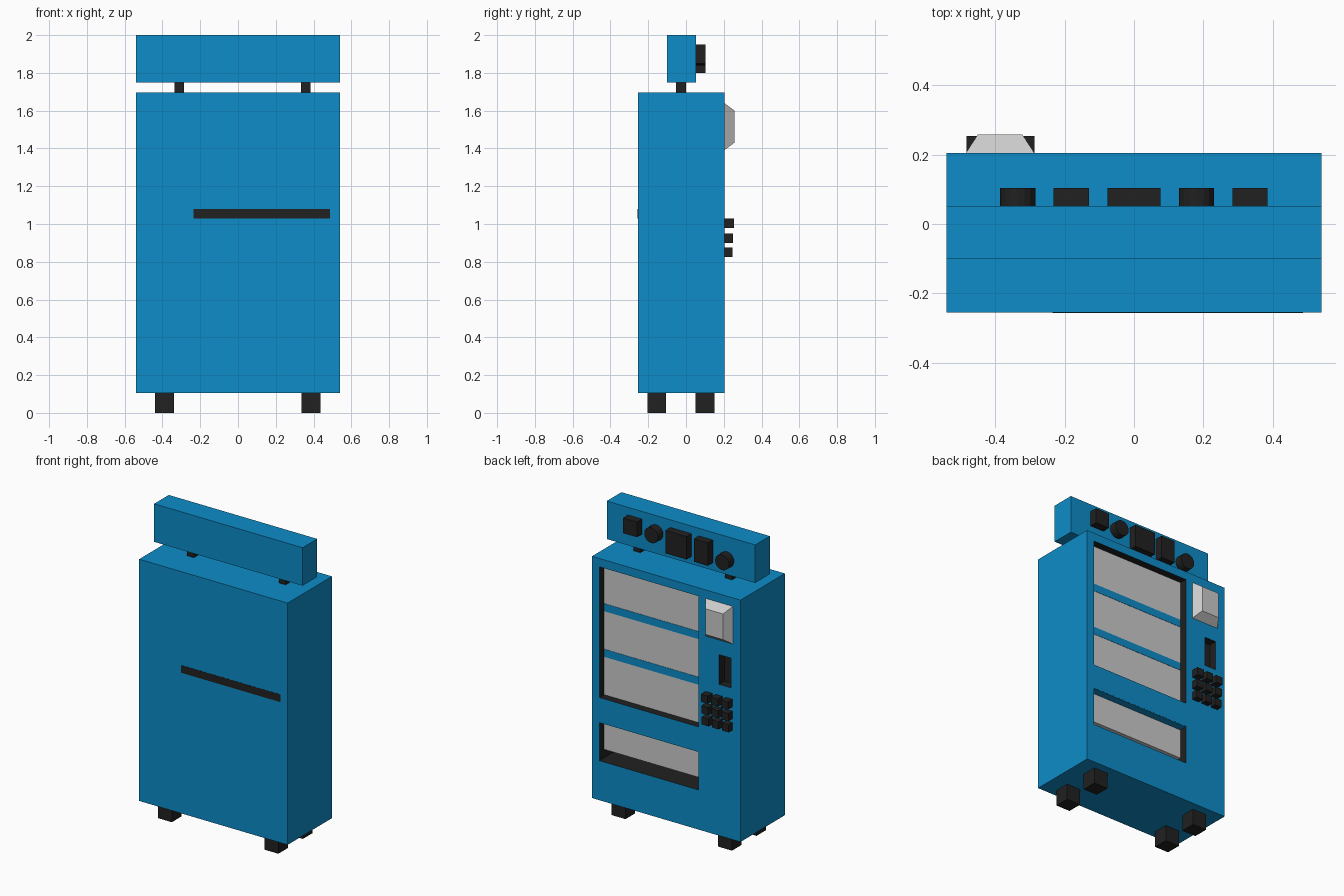
import bpy, bmesh, math

if "Cube" in bpy.data.objects:
    bpy.data.objects.remove(bpy.data.objects["Cube"])


def material(name, rgb):
    m = bpy.data.materials.new(name)
    m.diffuse_color = (*rgb, 1)
    m.use_nodes = True
    m.node_tree.nodes["Principled BSDF"].inputs["Base Color"].default_value = m.diffuse_color
    return m


BLUE = material("blue_paint", (0.004, 0.262, 0.577))
DARK = material("dark_plastic", (0.015, 0.015, 0.015))


def box(name, x, y, z, mat=None):
    """Box from (min, max) ranges on each axis."""
    bm = bmesh.new()
    bmesh.ops.create_cube(bm, size=1)
    for v in bm.verts:
        v.co = [r[0] if c < 0 else r[1] for c, r in zip(v.co, (x, y, z))]
    me = bpy.data.meshes.new(name)
    bm.to_mesh(me)
    bm.free()
    ob = bpy.data.objects.new(name, me)
    bpy.context.collection.objects.link(ob)
    if mat:
        me.materials.append(mat)
    return ob


FRONT = 0.205       # panel with window and keypad
WIN_X = (-0.235, 0.487)

# cabinet with recesses
body = box("cabinet", (-0.54, 0.54), (-0.255, FRONT), (0.105, 1.695), BLUE)
body.data.materials.append(DARK)
recesses = [("window", WIN_X, 0.15, (0.78, 1.64)),
            ("bin", WIN_X, 0.05, (0.365, 0.62)),
            ("card_slot", (-0.47, -0.385), 0.15, (1.10, 1.295))]
for name, x, depth, z in recesses:
    cut = box(name + "_cutter", x, (depth, 0.3), z, DARK)
    cut.hide_render = True
    cut.hide_viewport = True
    cut.display_type = 'WIRE'
    mod = body.modifiers.new(name, 'BOOLEAN')
    mod.operation = 'DIFFERENCE'
    mod.solver = 'EXACT'
    mod.material_mode = 'TRANSFER'
    mod.object = cut

# window glass, shelf bars, bin flap
box("window_glass", WIN_X, (0.149, 0.155), (0.78, 1.64))
for i, z in enumerate((1.03, 1.33)):
    box(f"shelf_bar_{i}", WIN_X, (0.149, 0.157), (z, z + 0.05), BLUE)
box("bin_flap", WIN_X, (0.13, 0.155), (0.42, 0.62))
box("bin_ceiling", WIN_X, (0.05, 0.2045), (0.615, 0.621), BLUE)

# strip on the plain side
box("rear_strip", WIN_X, (-0.256, -0.25), (1.03, 1.08), DARK)

# feet
for i, x in enumerate((-0.44, 0.335)):
    for j, y in enumerate((-0.205, 0.05)):
        box(f"foot_{i}{j}", (x, x + 0.102), (y, y + 0.1), (0, 0.106), DARK)

# sign board and its posts
box("sign_board", (-0.54, 0.54), (-0.10, 0.052), (1.75, 2.0), BLUE)
for i, x in enumerate((-0.335, 0.333)):
    box(f"sign_post_{i}", (x, x + 0.05), (-0.052, 0), (1.69, 1.755), DARK)

# raised shapes on the sign
SIGN_Y = (0.05, 0.104)
box("sign_square", (0.284, 0.385), SIGN_Y, (1.85, 1.95), DARK)
box("sign_panel", (-0.077, 0.077), SIGN_Y, (1.80, 1.95), DARK)
box("sign_bar", (-0.232, -0.13), SIGN_Y, (1.80, 1.95), DARK)
for i, (x, z) in enumerate(((0.18, 1.89), (-0.335, 1.85))):
    bpy.ops.mesh.primitive_cylinder_add(vertices=16, radius=0.051, depth=0.054,
                                        location=(x, 0.077, z),
                                        rotation=(math.pi / 2, 0, 0))
    disc = bpy.context.object
    disc.name = f"sign_disc_{i}"
    disc.data.materials.append(DARK)

# display with bevelled sides
disp = box("display", (-0.487, -0.284), (0.2, 0.257), (1.388, 1.643))
for v in disp.data.vertices:
    if v.co.y > 0.22:
        v.co.x += 0.037 if v.co.x < -0.385 else -0.037
        v.co.z += 0.043 if v.co.z < 1.5 else -0.043

# keypad
for r, (z, out) in enumerate(((1.003, 0.254), (0.925, 0.249), (0.85, 0.245))):
    for c in range(3):
        x = -0.457 + c * 0.073
        box(f"key_{r}{c}", (x - 0.025, x + 0.025), (0.2, out),
            (z - 0.025, z + 0.025), DARK)
